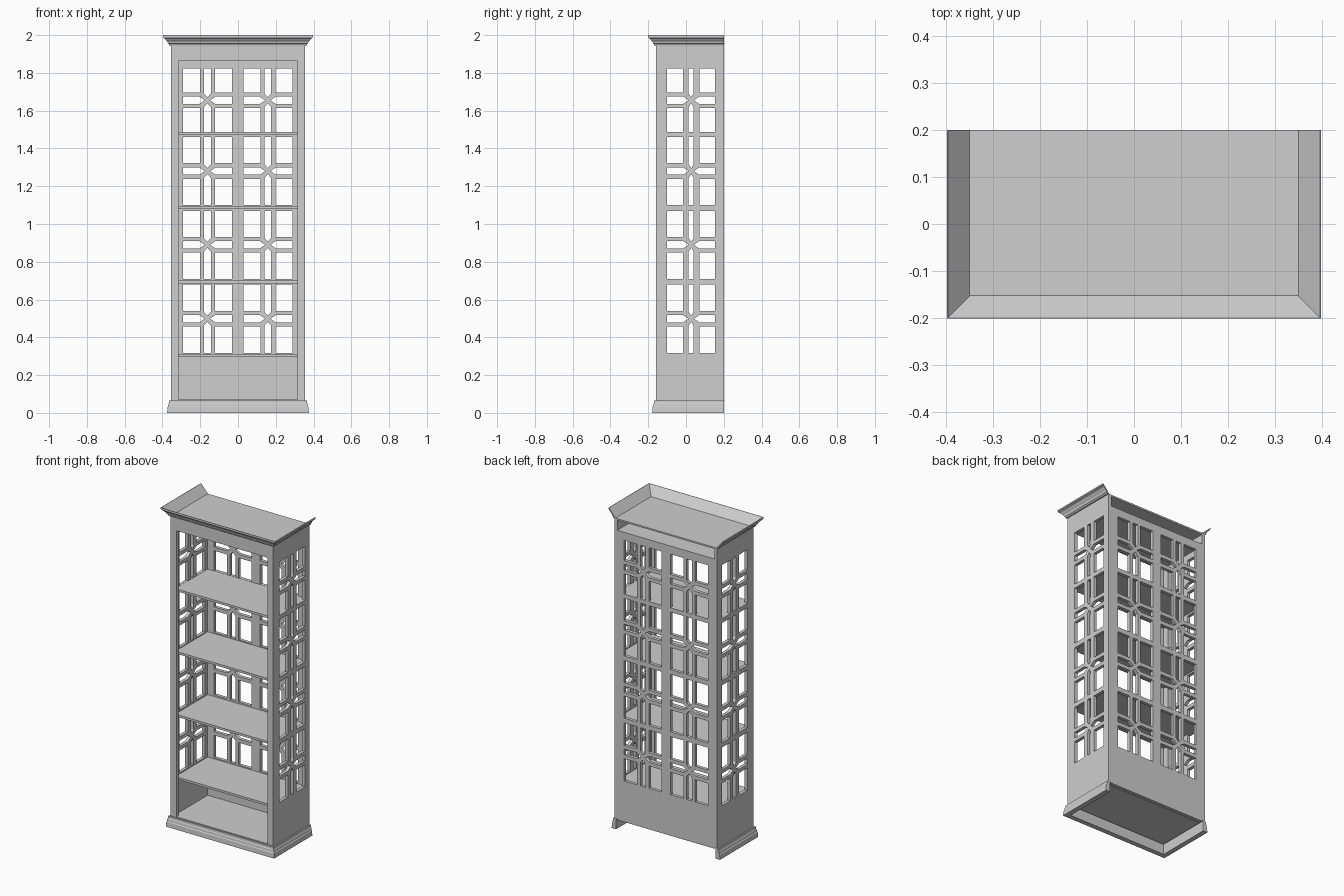
import bpy, bmesh
from math import radians

cube = bpy.data.objects.get("Cube")
if cube:
    bpy.data.objects.remove(cube, do_unlink=True)

GREY = 0.62
paint = bpy.data.materials.new("light_grey")
paint.use_nodes = True
paint.diffuse_color = (GREY, GREY, GREY, 1)
paint.node_tree.nodes["Principled BSDF"].inputs["Base Color"].default_value = (GREY, GREY, GREY, 1)

HALF_W, FRONT, BACK = 0.356, -0.16, 0.20   # outer faces of the carcass
BASE_Z, TOP_Z = 0.065, 1.945
THICK = 0.02
# lattice cells: centre height, half height
CELLS = [(1.655, 0.168), (1.28, 0.18), (0.89, 0.18), (0.4985, 0.182)]


def add_object(name, mesh):
    mesh.materials.clear()
    mesh.materials.append(paint)
    obj = bpy.data.objects.new(name, mesh)
    bpy.context.scene.collection.objects.link(obj)
    return obj


def box(name, x0, x1, y0, y1, z0, z1):
    bm = bmesh.new()
    bmesh.ops.create_cube(bm, size=1)
    for v in bm.verts:
        v.co = ((x0 + x1) / 2 + v.co.x * (x1 - x0),
                (y0 + y1) / 2 + v.co.y * (y1 - y0),
                (z0 + z1) / 2 + v.co.z * (z1 - z0))
    mesh = bpy.data.meshes.new(name)
    bm.to_mesh(mesh)
    bm.free()
    return add_object(name, mesh)


def rect(u0, u1, v0, v1):
    return [(u0, v0), (u1, v0), (u1, v1), (u0, v1)]


def lattice(cu, half, inner, slot):
    """Holes of one column: corner panes and pointed slots in each cell."""
    holes = []
    for cv, hv in CELLS:
        for s in (-1, 1):
            for t in (-1, 1):
                holes.append(rect(cu + s * inner, cu + s * half, cv + t * 0.042, cv + t * hv))
            # upright and level slots, pointed towards the cell centre
            arm = [(hv, slot), (0.036, slot), (0.016, 0), (0.036, -slot), (hv, -slot)]
            holes.append([(cu + w, cv + s * r) for r, w in arm])
            arm = [(half, 0.019), (0.042, 0.019), (0.014, 0), (0.042, -0.019), (half, -0.019)]
            holes.append([(cu + s * r, cv + w) for r, w in arm])
    return holes


def panel(name, outline, holes, location, rotation):
    """Flat board with cut-outs, centred on its own thickness."""
    curve = bpy.data.curves.new(name, 'CURVE')
    curve.dimensions = '2D'
    curve.fill_mode = 'BOTH'
    curve.extrude = THICK / 2
    for loop in [outline] + holes:
        spline = curve.splines.new('POLY')
        spline.points.add(len(loop) - 1)
        for p, (u, v) in zip(spline.points, loop):
            p.co = (u, v, 0, 1)
        spline.use_cyclic_u = True
    temp = bpy.data.objects.new(name + "_outline", curve)
    bpy.context.scene.collection.objects.link(temp)
    graph = bpy.context.evaluated_depsgraph_get()
    mesh = bpy.data.meshes.new_from_object(temp.evaluated_get(graph))
    bpy.data.objects.remove(temp, do_unlink=True)
    bm = bmesh.new()
    bm.from_mesh(mesh)
    bmesh.ops.remove_doubles(bm, verts=bm.verts, dist=1e-5)
    bmesh.ops.recalc_face_normals(bm, faces=bm.faces)
    for f in bm.faces:
        f.smooth = False
    bm.to_mesh(mesh)
    bm.free()
    mesh.name = name
    obj = add_object(name, mesh)
    obj.location = location
    obj.rotation_euler = [radians(a) for a in rotation]
    return obj


def moulding(name, profile):
    """Mitred moulding round the left, front and right; profile is (projection, z)."""
    bm = bmesh.new()
    rings = []
    for d, z in profile:
        x, y = HALF_W + d, FRONT - d
        rings.append([bm.verts.new(c) for c in
                      ((-x, BACK, z), (-x, y, z), (x, y, z), (x, BACK, z))])
    for a, b in zip(rings, rings[1:] + rings[:1]):
        for i in range(3):
            bm.faces.new((a[i], a[i + 1], b[i + 1], b[i]))
    for end in (0, 3):
        bm.faces.new([r[end] for r in rings])
    bmesh.ops.recalc_face_normals(bm, faces=bm.faces)
    mesh = bpy.data.meshes.new(name)
    bm.to_mesh(mesh)
    bm.free()
    return add_object(name, mesh)


# Carcass: open front frame, pierced sides and pierced back
panel("front_frame", rect(-HALF_W, HALF_W, BASE_Z, TOP_Z),
      [rect(-0.315, 0.315, 0.07, 1.862)], (0, FRONT + THICK / 2, 0), (90, 0, 0))
for side, s in (("left", 1), ("right", -1)):
    panel(side + "_side", rect(FRONT + THICK, BACK, BASE_Z, TOP_Z),
          lattice(0.0275, 0.127, 0.043, 0.0135),
          (s * (HALF_W - THICK / 2), 0, 0), (90, 0, 90))
inside = HALF_W - THICK
panel("back_panel", rect(-inside, inside, 0.06, 1.874),
      lattice(-0.162, 0.130, 0.040, 0.018) + lattice(0.158, 0.130, 0.040, 0.018),
      (0, BACK - THICK / 2, 0), (90, 0, 0))

# Boards: floor, shelves, ceiling and the sunken top
y0, y1 = FRONT + THICK, BACK - THICK
box("floor_board", -inside, inside, y0, y1, 0.058, 0.07)
for i, z in enumerate((0.295, 0.686, 1.08, 1.472)):
    box(f"shelf_{i + 1}", -inside, inside, y0, y1, z, z + 0.014)
box("ceiling_board", -inside, inside, y0, y1, 1.862, 1.874)
box("top_board", -0.35, 0.35, -0.152, BACK, TOP_Z - 0.008, TOP_Z + 0.002)

# Plinth moulding, hollow behind
moulding("plinth", [(-0.012, 0), (0.019, 0), (0.017, 0.03), (0.014, 0.034),
                    (0.013, 0.046), (0.010, 0.052), (0.009, BASE_Z), (-0.012, BASE_Z)])

# Flared cornice with a sloping inner face
moulding("cornice", [(-0.009, TOP_Z), (0.008, TOP_Z), (0.010, 1.953), (0.015, 1.957),
                     (0.018, 1.966), (0.025, 1.973), (0.030, 1.980), (0.037, 1.984),
                     (0.038, 1.990), (0.041, 1.991), (0.041, 2.0), (0.039, 2.0)])
